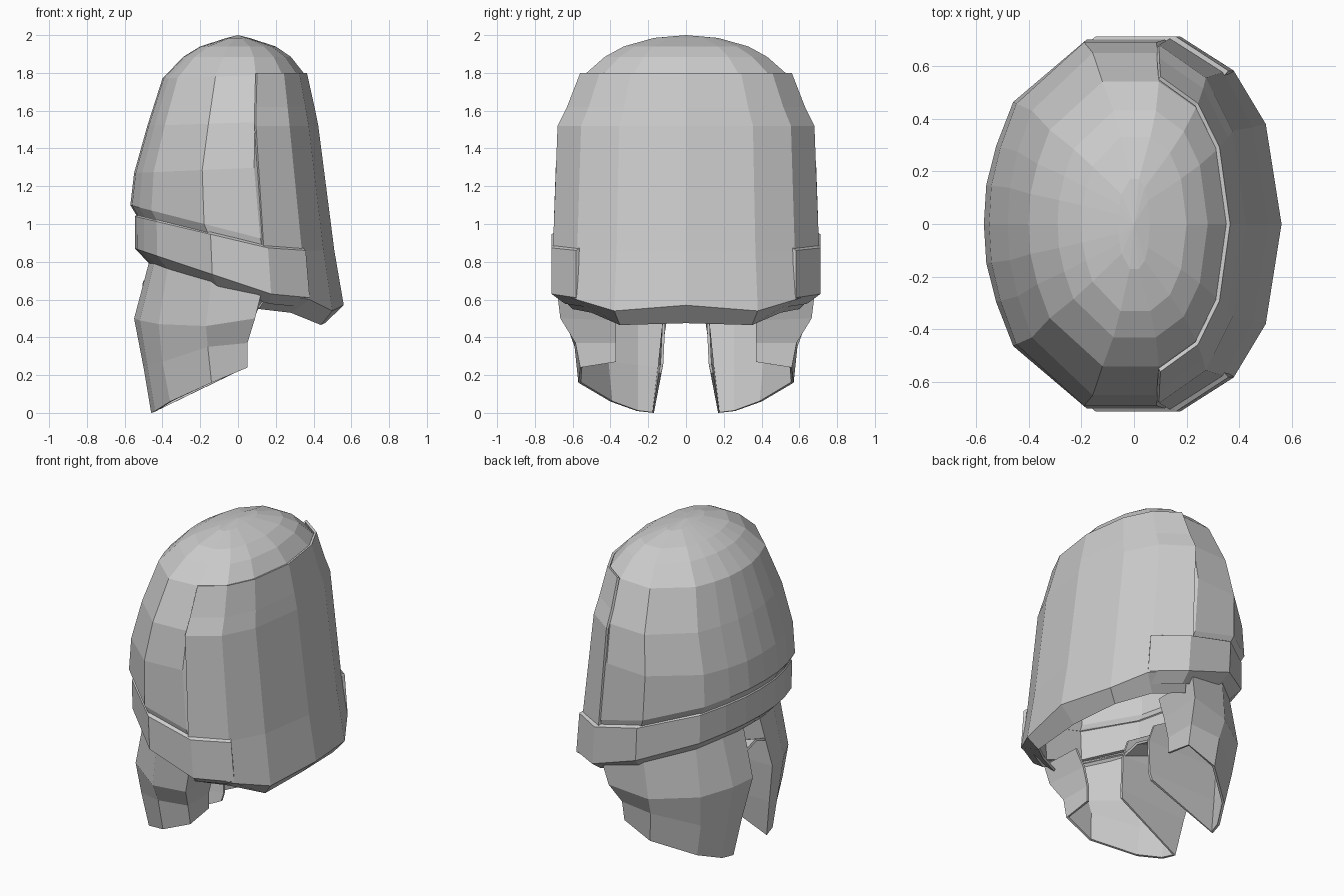
import bpy, bmesh

# Half plan outline of the helmet, from the face (-x) round the side to the nape (+x)
OUTLINE = [(-.57, 0), (-.56, .15), (-.52, .30), (-.45, .47), (-.15, .71),
           (.17, .71), (.38, .58), (.50, .37), (.56, 0)]


def ring(x_front, x_back, width, z_front, z_back, first=0, last=8):
    """Outline rescaled to an x range and half width, sloping from face to nape."""
    pts = []
    for x, y in OUTLINE[first:last + 1]:
        u = (x + .57) / 1.13
        slope = min(1, (x + .57) / .8)
        pts.append((x_front + (x_back - x_front) * u, y * width / .71,
                    z_front + (z_back - z_front) * slope))
    return pts


def plate(name, rows, thickness):
    """Skin rows of points, mirror across y, and thicken inward."""
    bm = bmesh.new()
    grid = [[bm.verts.new(p) for p in row] for row in rows]
    for a, b in zip(grid, grid[1:]):
        for i in range(len(a) - 1):
            bm.faces.new((a[i], a[i + 1], b[i + 1], b[i]))
    bmesh.ops.remove_doubles(bm, verts=bm.verts, dist=.0005)
    mesh = bpy.data.meshes.new(name)
    bm.to_mesh(mesh)
    bm.free()
    ob = bpy.data.objects.new(name, mesh)
    bpy.context.collection.objects.link(ob)
    mirror = ob.modifiers.new("mirror", 'MIRROR')
    mirror.use_axis = (False, True, False)
    mirror.merge_threshold = .001
    solid = ob.modifiers.new("thickness", 'SOLIDIFY')
    solid.thickness = thickness
    solid.offset = -1
    return ob


# Domed skull, tucked in behind the brow band at the bottom
plate("skull", [ring(*r) for r in [
    (0, 0, 0, 2.0, 2.0),
    (-.06, .06, .17, 1.985, 1.985),
    (-.20, .20, .33, 1.94, 1.94),
    (-.29, .28, .43, 1.885, 1.885),
    (-.40, .355, .54, 1.77, 1.79),
    (-.48, .39, .65, 1.52, 1.54),
    (-.55, .42, .69, 1.27, 1.30),
    (-.57, .48, .70, 1.10, .91),
    (-.54, .48, .69, 1.05, .87),
    (-.51, .48, .66, .86, .62)]], .02)

# Sloping brow band around the face and sides, with a bevelled underside
plate("brow_band", [ring(*r, last=6) for r in [
    (-.53, .50, .68, 1.06, .88),
    (-.545, .53, .712, 1.04, .86),
    (-.545, .555, .712, .87, .61),
    (-.47, .50, .64, .79, .56)]], .02)

# Raised back plate reaching from the crown to the flared neck rim
plate("back_plate", [ring(*r, first=5) for r in [
    (-.40, .365, .56, 1.80, 1.80),
    (-.49, .405, .63, 1.62, 1.62),
    (-.53, .425, .68, 1.50, 1.52),
    (-.57, .51, .705, .86, .86)]] + [
    [(.17, .69, .64), (.38, .58, .60), (.50, .38, .54), (.56, 0, .57)],
    [(.11, .60, .55), (.28, .50, .53), (.44, .35, .465), (.46, 0, .475)]], .015)

# Cheek guards: chin slot wall, outer face, and an inward return at the rear
plate("cheek_guards", [
    [(-.05, .11, .60), (-.46, .08, .84), (-.44, .26, .81), (-.37, .43, .78),
     (-.14, .64, .72), (.12, .68, .62), (.13, .38, .60)],
    [(-.01, .11, .48), (-.55, .10, .50), (-.52, .26, .49), (-.42, .45, .47),
     (-.17, .63, .46), (.09, .665, .50), (.08, .37, .49)],
    [(-.01, .12, .26), (-.50, .14, .24), (-.48, .26, .25), (-.40, .42, .27),
     (-.16, .59, .35), (.05, .585, .37), (.05, .37, .37)],
    [(-.02, .13, .21), (-.46, .17, 0), (-.44, .26, .01), (-.36, .40, .06),
     (-.14, .57, .16), (.05, .56, .24), (.05, .37, .27)]], .015)

# Roof closing the top of the chin slot
plate("slot_roof", [[(-.02, 0, .53), (-.02, .115, .50)],
                    [(-.50, 0, .70), (-.50, .095, .67)]], .015)
